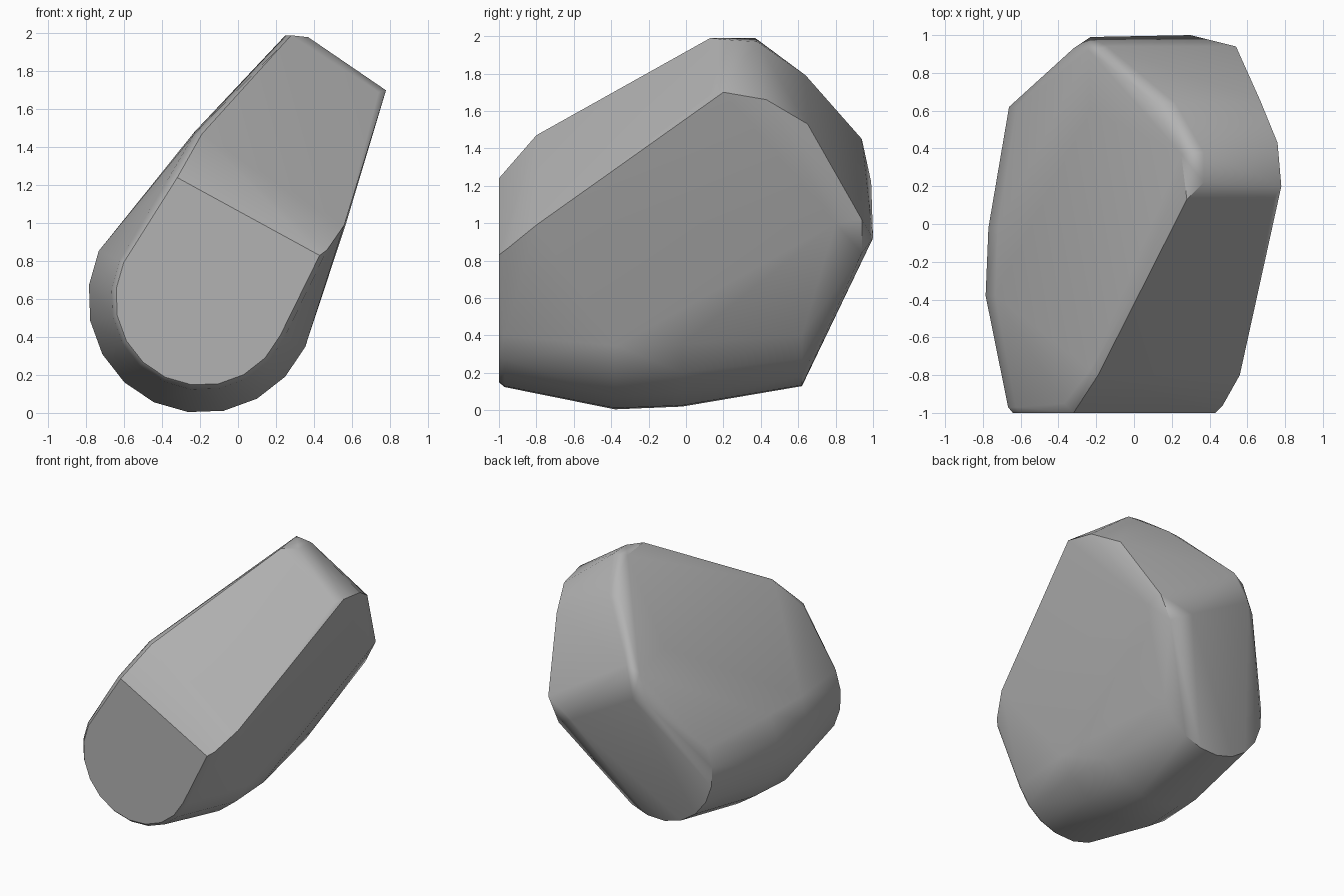
import bpy
import bmesh
from math import sin, cos, radians

# Remove the default cube only
default_cube = bpy.data.objects.get("Cube")
if default_cube:
    bpy.data.objects.remove(default_cube, do_unlink=True)


def make_material(name, colour):
    """One flat colour for viewport and render."""
    material = bpy.data.materials.new(name)
    material.use_nodes = True
    material.diffuse_color = colour
    shader = material.node_tree.nodes["Principled BSDF"]
    shader.inputs["Base Color"].default_value = colour
    shader.inputs["Roughness"].default_value = 0.8
    return material


def rounded_base(y, radius, steps=10):
    """Half circle that wraps the underside of the slab at depth y."""
    start, end = radians(155), radians(335)
    points = []
    for i in range(steps + 1):
        angle = start + (end - start) * i / steps
        points.append((-0.19 + radius * cos(angle), y, 0.6 + radius * sin(angle)))
    return points


# Rounded underside: narrow at the front and back, widest in the middle
points = []
for depth, radius in ((-1, 0.455), (-0.97, 0.48), (-0.38, 0.6), (-0.02, 0.585), (0.62, 0.475)):
    points += rounded_base(depth, radius)

# Upper shoulder on the right flank and lower edge on the left flank
for depth in (-0.38, -0.02):
    points += [(-0.63, depth, 0.97), (0.34, depth, 0.38)]
points.append((-0.23, 0.6, 1.48))

# Front face top edge, with its softened corners
points += [(-0.32, -1, 1.24), (-0.37, -0.95, 1.23),
           (0.43, -1, 0.83), (0.47, -0.96, 0.86)]

# Start of the sloping upper face
points += [(-0.19, -0.8, 1.47), (-0.23, -0.77, 1.47),
           (0.52, -0.84, 0.98), (0.56, -0.8, 0.99)]

# Peak and its far corner
points += [(0.28, 0.13, 1.99), (0.25, 0.37, 1.99),
           (0.37, 0.22, 1.98), (0.37, 0.38, 1.97),
           (0.74, 0.13, 1.69), (0.78, 0.2, 1.7), (0.76, 0.43, 1.66)]

# Stepped slope down the back
points += [(0.22, 0.64, 1.79), (0.12, 0.64, 1.78), (0.67, 0.65, 1.53),
           (-0.14, 0.94, 1.45), (-0.24, 0.92, 1.4),
           (0.54, 0.94, 1.02), (0.57, 0.8, 1.0)]

# Rearmost edge
points += [(-0.23, 0.99, 1.22), (-0.32, 0.93, 1.18),
           (0.3, 1, 0.92), (0.45, 0.94, 0.84)]

# Wrap the outline points into one solid stone
bm = bmesh.new()
for point in points:
    bm.verts.new(point)
hull = bmesh.ops.convex_hull(bm, input=list(bm.verts))
leftover = [v for v in bm.verts if not v.link_faces]
bmesh.ops.delete(bm, geom=leftover, context='VERTS')
bmesh.ops.dissolve_limit(bm, angle_limit=radians(2),
                         verts=list(bm.verts), edges=list(bm.edges))
bmesh.ops.recalc_face_normals(bm, faces=list(bm.faces))

mesh = bpy.data.meshes.new("rock")
bm.to_mesh(mesh)
bm.free()
rock = bpy.data.objects.new("rock", mesh)
bpy.context.collection.objects.link(rock)
mesh.materials.append(make_material("stone_grey", (0.45, 0.45, 0.45, 1)))

# Smooth the worn corners while keeping the broad facets flat
bpy.ops.object.select_all(action='DESELECT')
rock.select_set(True)
bpy.context.view_layer.objects.active = rock
bpy.ops.object.shade_smooth_by_angle(angle=radians(35))
facets = rock.modifiers.new("broad_facets", 'WEIGHTED_NORMAL')
facets.keep_sharp = True
